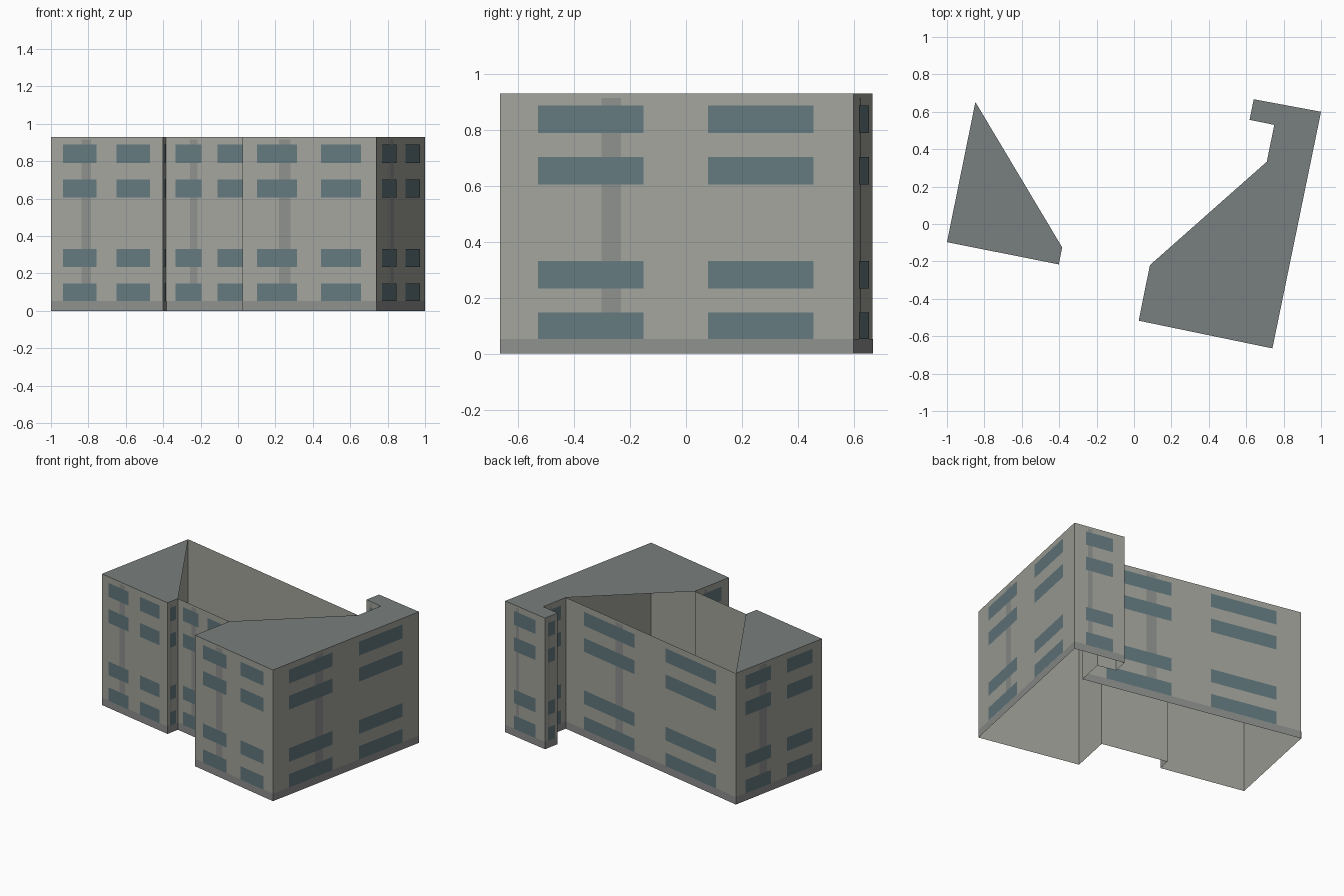
import bpy, bmesh
from mathutils import Vector

if "Cube" in bpy.data.objects:
    bpy.data.objects.remove(bpy.data.objects["Cube"])

H = 0.93
# footprint, counter-clockwise from the left corner
PLAN = [(-1, -.097), (-.402, -.216), (-.384, -.125), (.085, -.22), (.025, -.517),
        (.74, -.665), (1, .6), (.64, .667), (.618, .557), (.75, .53), (.71, .333), (-.848, .652)]
ROWS = [(.052, .147), (.234, .331), (.605, .703), (.79, .888)]


def material(name, rgb):
    m = bpy.data.materials.new(name)
    m.diffuse_color = (*rgb, 1)
    m.use_nodes = True
    m.node_tree.nodes["Principled BSDF"].inputs["Base Color"].default_value = m.diffuse_color
    return m


def build(name, faces, mat):
    bm = bmesh.new()
    for f in faces:
        bm.faces.new([bm.verts.new(p) for p in f])
    bmesh.ops.remove_doubles(bm, verts=bm.verts, dist=1e-5)
    me = bpy.data.meshes.new(name)
    bm.to_mesh(me)
    bm.free()
    me.materials.append(mat)
    ob = bpy.data.objects.new(name, me)
    bpy.context.collection.objects.link(ob)


def panel(a, b, u0, u1, z0, z1, off=0.0):
    """Upright quad on the wall a-b, between fractions u0 and u1, pushed outward."""
    a, b = Vector(a), Vector(b)
    d = b - a
    n = Vector((d.y, -d.x)).normalized() * off
    p, q = a + d * u0 + n, a + d * u1 + n
    return [(p.x, p.y, z0), (q.x, q.y, z0), (q.x, q.y, z1), (p.x, p.y, z1)]


walls, bands, strips, windows = [], [], [], []
for i, a in enumerate(PLAN):
    b = PLAN[(i + 1) % len(PLAN)]
    length = (Vector(b) - Vector(a)).length
    walls.append(panel(a, b, 0, 1, 0, H))
    bands.append(panel(a, b, 0, 1, 0, .053, .001))
    # vertical pipe strip, left of centre on each wall
    half = min(.085, .071 / length) / 2
    strips.append(panel(a, b, .315 - half, .315 + half, .053, .915, .0015))
    # short walls have one window column, long walls two
    cols = [(.108, .406), (.588, .886)] if length > .4 else [(.23, .77)]
    for u0, u1 in cols:
        for z0, z1 in ROWS:
            windows.append(panel(a, b, u0, u1, z0, z1, .003))

# the roof covers both ends; the middle is open
roof = [[(*PLAN[i], H) for i in ids]
        for ids in [(0, 1, 2, 11), (3, 4, 5, 6, 7, 8, 9, 10)]]

build("walls", walls, material("plaster", (.37, .37, .335)))
build("base_bands", bands, material("plinth_grey", (.27, .28, .27)))
build("wall_strips", strips, material("strip_grey", (.27, .28, .27)))
build("windows", windows, material("window_blue", (.125, .19, .21)))
build("roof", roof, material("roof_grey", (.19, .215, .21)))
